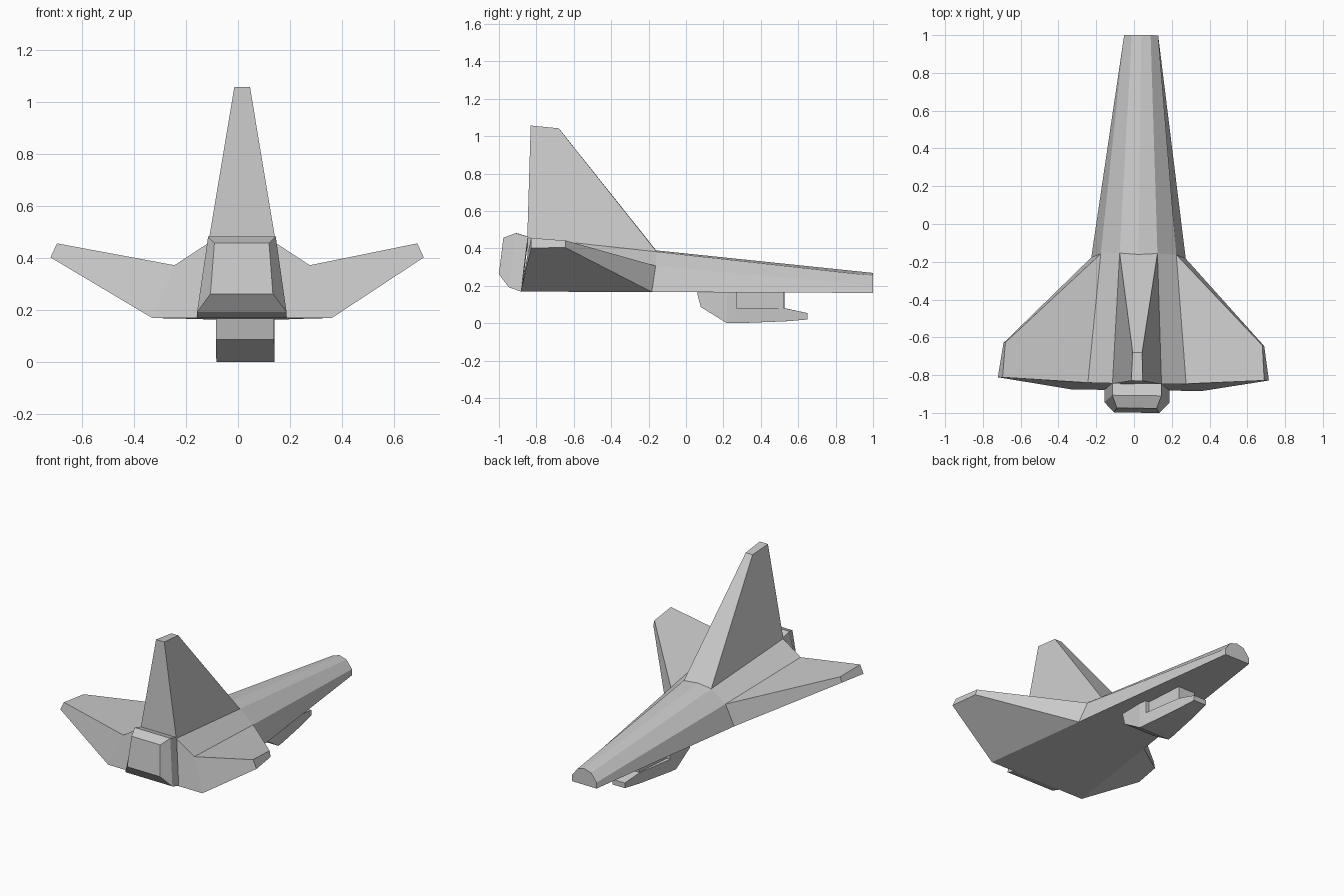
import bpy, bmesh

if "Cube" in bpy.data.objects:
    bpy.data.objects.remove(bpy.data.objects["Cube"])


def place(x, y, z):
    # the craft sits very slightly yawed about its centre
    return (x + 0.026 + 0.012 * y, y - 0.012 * x, z)


def loft(name, rings):
    """Skin a run of matching closed rings and cap both ends."""
    bm = bmesh.new()
    vs = [[bm.verts.new(place(*p)) for p in ring] for ring in rings]
    n = len(rings[0])
    for a, b in zip(vs, vs[1:]):
        for i in range(n):
            j = (i + 1) % n
            bm.faces.new((a[i], a[j], b[j], b[i]))
    bm.faces.new(vs[0])
    bm.faces.new(vs[-1])
    bmesh.ops.recalc_face_normals(bm, faces=bm.faces)
    mesh = bpy.data.meshes.new(name)
    bm.to_mesh(mesh)
    bm.free()
    obj = bpy.data.objects.new(name, mesh)
    bpy.context.collection.objects.link(obj)
    return obj


def sym(half):
    """Mirror a half section (bottom to top) into a closed ring."""
    return half + [(-x, y, z) for x, y, z in reversed(half) if x > 0]


# fuselage: nose, shoulder and tail sections
loft("fuselage", [
    sym([(.09, 1, .165), (.09, 1, .205), (.05, 1, .257), (0, 1, .272)]),
    sym([(.25, -.18, .17), (.2, -.16, .31), (.1, -.155, .385), (0, -.155, .392)]),
    sym([(.345, -.88, .172), (.26, -.843, .375), (.13, -.845, .46), (0, -.845, .47)]),
])

# upswept wings, tips differ a little from side to side
for side, s, tip_front, tip_rear in (("right", 1, .671, .698), ("left", -1, .709, .737)):
    root = [(.25, -.18, .17), (.2, -.16, .31), (.26, -.843, .375), (.345, -.88, .172)]
    tip = [(tip_front, -.638, .408), (tip_front - .01, -.635, .445),
           (tip_rear - .025, -.82, .459), (tip_rear, -.82, .405)]
    loft(side + "_wing", [[(s * x, y, z) for x, y, z in r] for r in (root, tip)])

# tall tail fin
loft("tail_fin", [
    sym([(.1, -.155, .385), (.13, -.847, .46)]),
    sym([(.025, -.68, 1.045), (.03, -.83, 1.06)]),
])

# engine block, bevelled towards the rear face
loft("engine_block", [
    sym([(.172, -.88, .172), (.13, -.843, .466)]),
    sym([(.172, -.945, .195), (.13, -.908, .485)]),
    sym([(.12, -.999, .265), (.105, -.975, .46)]),
])

# belly pod: full height at the back, tapering lip at the front
loft("belly_pod", [
    sym([(.112, .08, .09), (.112, .06, .168)]),
    sym([(.112, .22, .003), (.112, .22, .168)]),
    sym([(.105, .27, .003), (.105, .27, .168)]),
    sym([(.105, .271, .003), (.105, .271, .085)]),
    sym([(.065, .53, .013), (.065, .53, .083)]),
    sym([(.045, .65, .023), (.045, .65, .057)]),
])

# pylon joining the pod lip to the fuselage
loft("pod_pylon", [
    sym([(.08, .265, .07), (.08, .265, .17)]),
    sym([(.06, .525, .07), (.06, .525, .17)]),
])

# bring the lowest point onto the floor
for o in bpy.context.collection.objects:
    o.location.z = -.003
